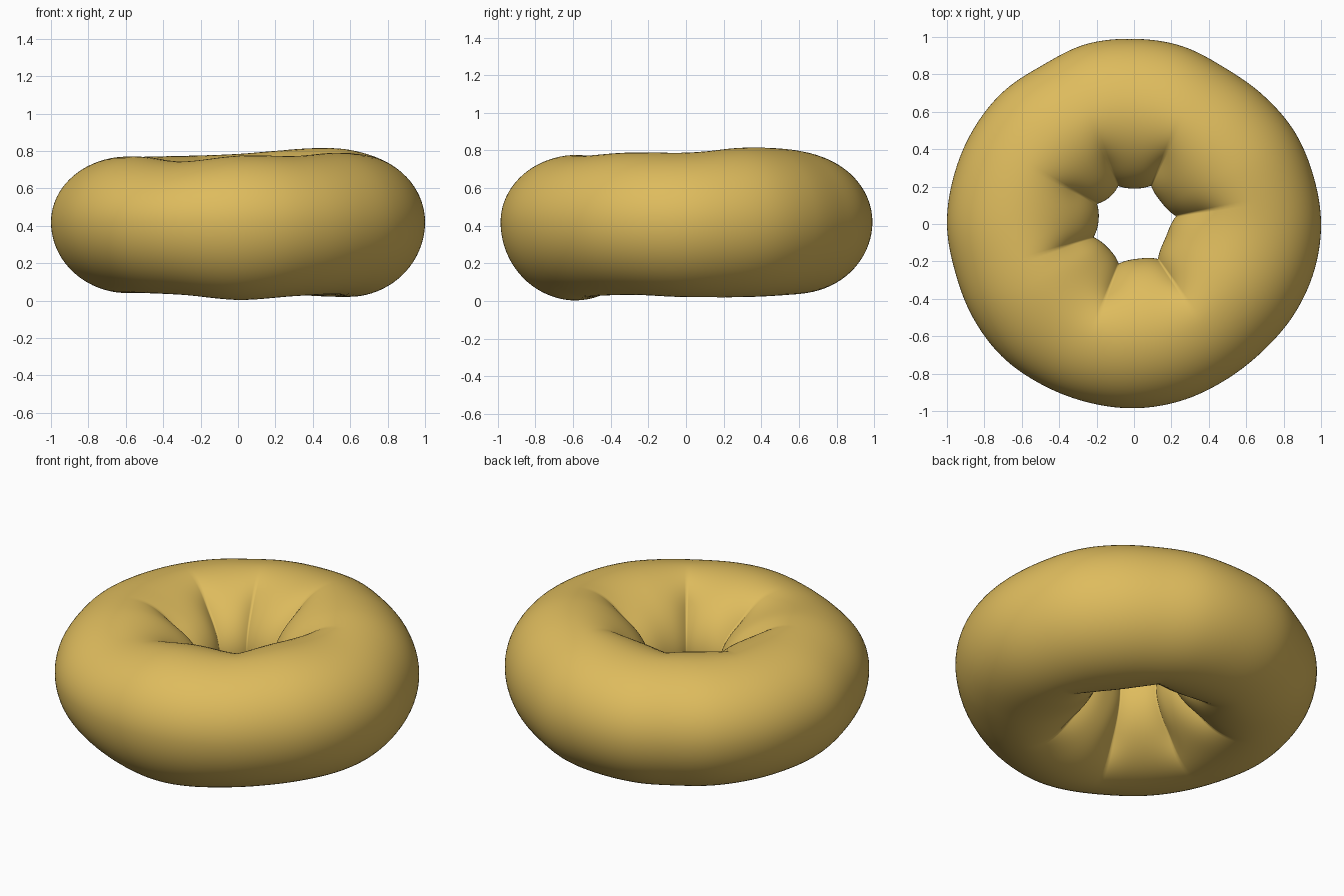
import bpy, bmesh, math

if "Cube" in bpy.data.objects:
    bpy.data.objects.remove(bpy.data.objects["Cube"])

SEG, RING = 240, 80            # steps around the hole, steps around the tube
HOLE = 0.178                   # hole radius at the middle of each lobe
MID_Z = 0.42                   # height of the widest part

# Gentle unevenness, sampled evenly around the ring from +x
OUTER = [1.0, .993, .99, .975, .966, .985, .99, .995, .98, .995, .997, .997,
         1.0, .99, .996, 1.0, .99, .985, .985, .978, .967, .967, .982, .995]
TOP = [.79, .815, .81, .785, .775, .77, .77, .77, .745, .775, .775, .79]
BOTTOM = [.02, .02, .03, .04, .04, .04, .04, .04, .03, .003, .022, .033]

# Pinched creases: angle in degrees, depth
CREASES = [(10.5, .05), (66, .045), (112.5, .04), (151.5, .045),
           (198, .048), (249, .048), (304.5, .048)]


def around(values, angle):
    """Smooth closed curve through evenly spaced values."""
    n = len(values)
    f = angle / math.tau * n
    i = int(f)
    t = f - i
    a, b, c, d = (values[(i + k) % n] for k in (-1, 0, 1, 2))
    return b + .5 * t * (c - a + t * (2*a - 5*b + 4*c - d + t * (3*(b - c) + d - a)))


def smoothstep(lo, hi, x):
    t = min(1, max(0, (x - lo) / (hi - lo)))
    return t * t * (3 - 2 * t)


def crease_depth(angle):
    total = 0
    for deg, depth in CREASES:
        gap = abs((angle - math.radians(deg) + math.pi) % math.tau - math.pi)
        total += depth * math.exp(-gap / .2)
    return total


def ring_point(angle, phi):
    outer = around(OUTER, angle)
    centre, half = (outer + HOLE) / 2, (outer - HOLE) / 2
    c, s = math.cos(phi), math.sin(phi)
    height = around(TOP, angle) - MID_Z if s > 0 else MID_Z - around(BOTTOM, angle)
    # creases are deepest on the shoulders of the hole and fade outward
    fade = smoothstep(.15, -.75, c) * (1 + .5 * math.sin(2 * phi) ** 2)
    pinch = crease_depth(angle) * fade
    r = centre + (half - pinch) * c
    return (r * math.cos(angle), r * math.sin(angle), MID_Z + (height - pinch) * s)


# Dough ring
bm = bmesh.new()
grid = [[bm.verts.new(ring_point(math.tau * i / SEG, math.tau * j / RING))
         for j in range(RING)] for i in range(SEG)]
for i in range(SEG):
    for j in range(RING):
        n, m = (i + 1) % SEG, (j + 1) % RING
        bm.faces.new((grid[i][j], grid[n][j], grid[n][m], grid[i][m])).smooth = True
bmesh.ops.recalc_face_normals(bm, faces=bm.faces)
mesh = bpy.data.meshes.new("dough_ring")
bm.to_mesh(mesh)
bm.free()
ring = bpy.data.objects.new("dough_ring", mesh)
bpy.context.collection.objects.link(ring)

# Golden crust
crust = bpy.data.materials.new("golden_crust")
crust.diffuse_color = (.73, .50, .11, 1)
crust.use_nodes = True
crust.node_tree.nodes["Principled BSDF"].inputs["Base Color"].default_value = crust.diffuse_color
mesh.materials.append(crust)
